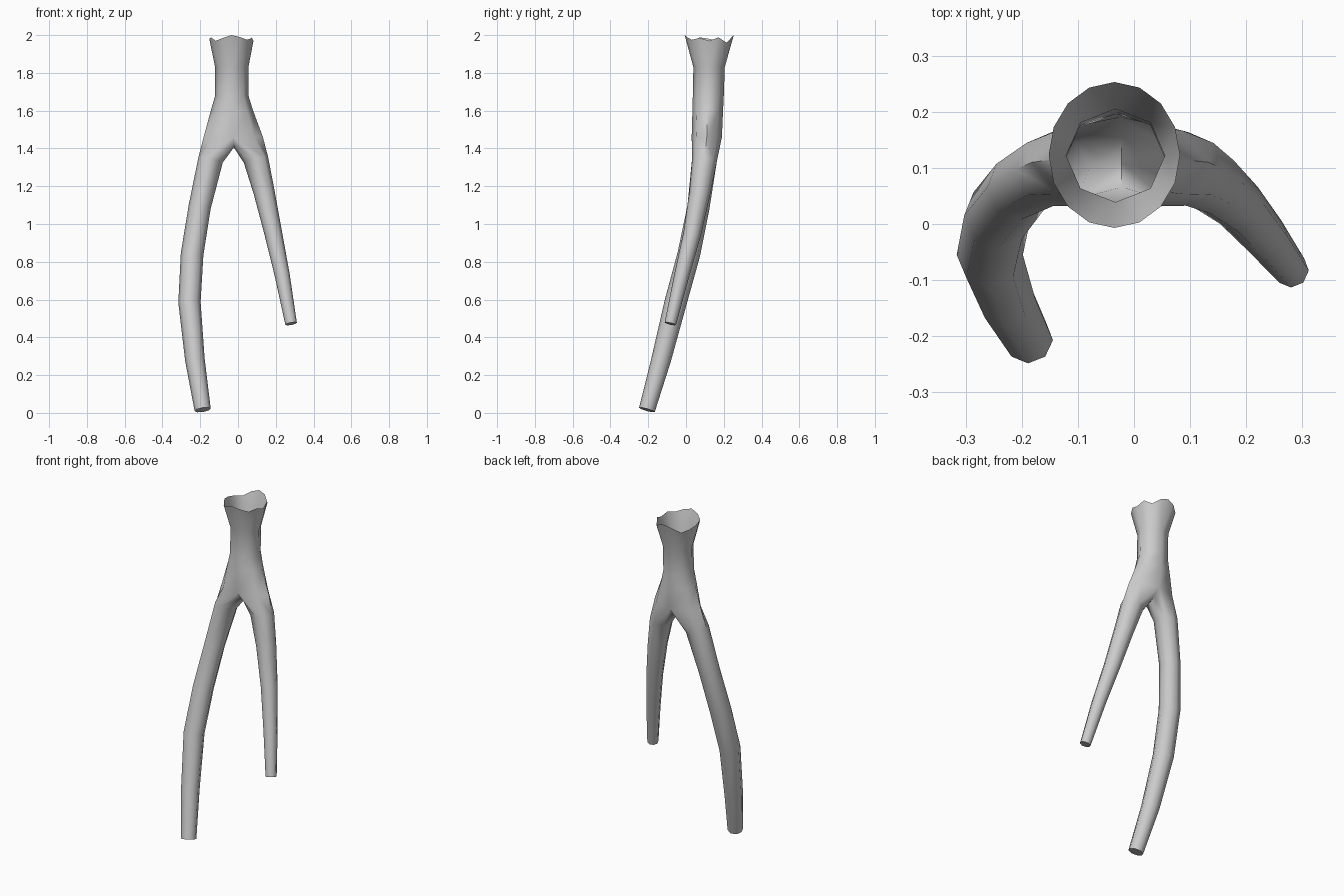
import bpy, bmesh, math
from mathutils import Vector

if "Cube" in bpy.data.objects:
    bpy.data.objects.remove(bpy.data.objects["Cube"])

N = 8
bm = bmesh.new()


def bridge(a, b):
    for i in range(len(a)):
        j = (i + 1) % len(a)
        bm.faces.new((a[i], a[j], b[j], b[i]))


def flat_ring(cx, cy, z, rx, ry, n=N, dz=None):
    # Starts at the front and runs round by way of the left side
    ring = []
    for i in range(n):
        a = 2 * math.pi * i / n
        h = dz[i] if dz else 0
        ring.append(bm.verts.new((cx - rx * math.sin(a), cy - ry * math.cos(a), z - h)))
    return ring


# Trunk: jagged flared rim, neck and the ring where it forks
jag = [0, .015, .03, .012, .02, .03, .04, .015, 0, .01, .04, .012, .03, .015, .025, .01]
rim = flat_ring(-.035, .123, 2.0, .117, .130, 16, jag)
neck = [flat_ring(*p) for p in ((-.033, .122, 1.83, .088, .083),
                                (-.033, .118, 1.68, .088, .082),
                                (-.032, .115, 1.60, .112, .081),
                                (-.025, .110, 1.46, .157, .080))]
for i in range(N):
    j = (i + 1) % N
    a, b, c = rim[2 * i], rim[2 * i + 1], rim[(2 * i + 2) % 16]
    for f in ((a, b, neck[0][i]), (b, neck[0][j], neck[0][i]), (b, c, neck[0][j])):
        bm.faces.new(f)
for a, b in zip(neck, neck[1:]):
    bridge(a, b)

# Crotch saddle, from back to front
fork = neck[-1]
saddle = [bm.verts.new((-.022, y, z)) for y, z in ((.15, 1.42), (.108, 1.405), (.066, 1.42))]
left_loop = fork[0:5] + saddle
right_loop = [fork[0]] + fork[7:3:-1] + saddle


def leg(loop, side, path):
    pts = [Vector(p[:3]) for p in path]
    prev = loop
    for k, p in enumerate(path):
        t = (pts[min(k + 1, len(pts) - 1)] - pts[max(k - 1, 0)]).normalized()
        u = Vector((0, -1, 0))
        u = (u - t * u.dot(t)).normalized()
        v = t.cross(u)
        if v.x * side < 0:
            v = -v
        ring = []
        for i in range(N):
            a = 2 * math.pi * i / N
            ring.append(bm.verts.new(pts[k] + p[3] * (math.cos(a) * u + math.sin(a) * v)))
        bridge(prev, ring)
        prev = ring
    bm.faces.new(prev)


# Long left leg and short right leg: centre x, y, z and radius
leg(left_loop, -1, ((-.145, .098, 1.34, .066), (-.203, .066, 1.09, .059),
                    (-.243, .015, .84, .060), (-.257, -.055, .585, .059),
                    (-.228, -.132, .28, .052), (-.187, -.207, .016, .043)))
leg(right_loop, 1, ((.095, .098, 1.34, .066), (.138, .074, 1.17, .056),
                    (.187, .033, .95, .047), (.234, -.022, .73, .040),
                    (.281, -.083, .472, .031)))

bmesh.ops.recalc_face_normals(bm, faces=bm.faces)
mesh = bpy.data.meshes.new("forked_branch")
bm.to_mesh(mesh)
bm.free()
obj = bpy.data.objects.new("forked_branch", mesh)
bpy.context.collection.objects.link(obj)
bpy.context.view_layer.objects.active = obj
obj.select_set(True)
bpy.ops.object.shade_smooth_by_angle(angle=math.radians(60))
